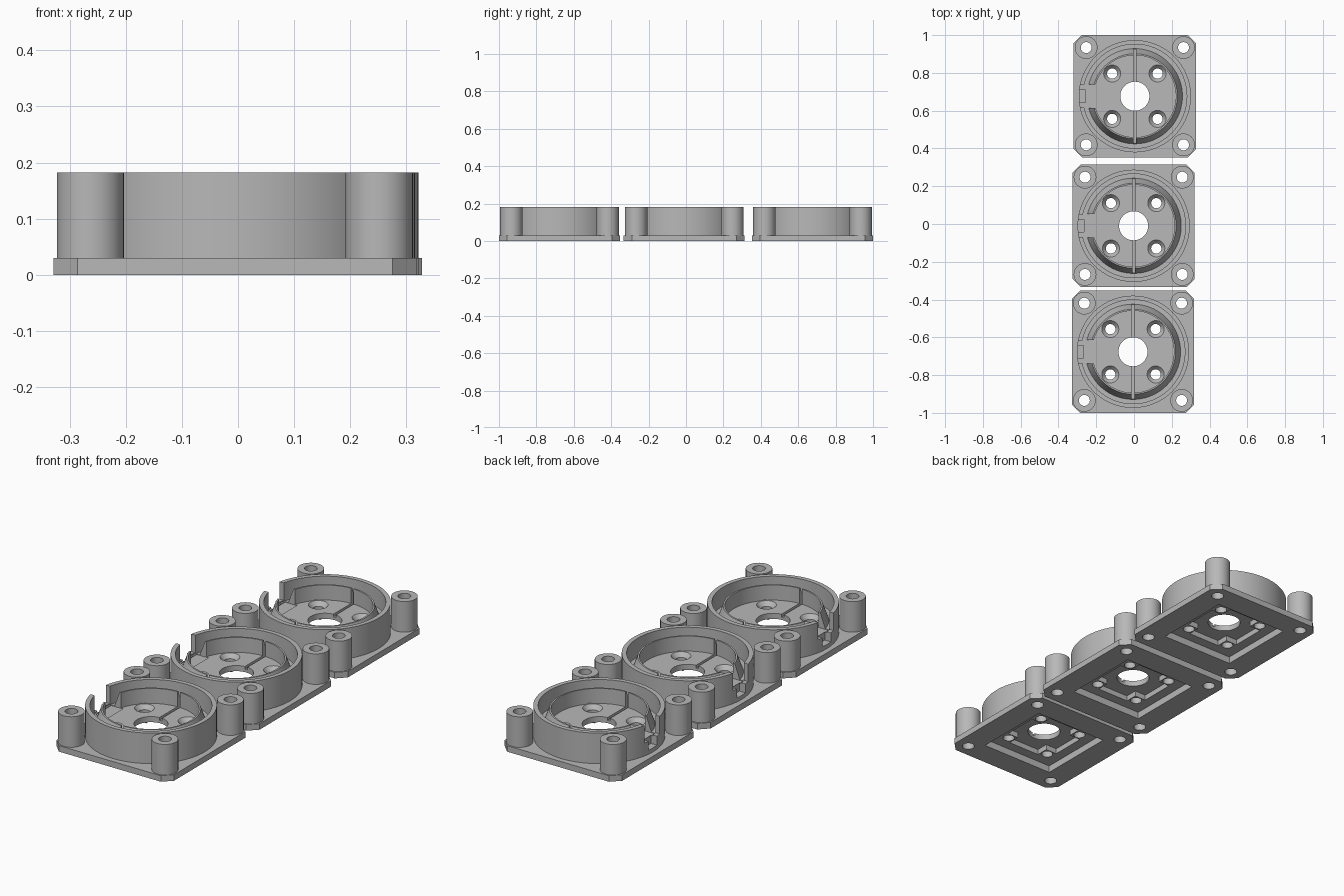
import bpy, bmesh, math
from mathutils import Matrix

if "Cube" in bpy.data.objects:
    bpy.data.objects.remove(bpy.data.objects["Cube"])

grey = bpy.data.materials.new("plain_grey")
grey.diffuse_color = (0.48, 0.48, 0.48, 1)
grey.use_nodes = True
grey.node_tree.nodes["Principled BSDF"].inputs["Base Color"].default_value = grey.diffuse_color


def to_object(name, bm):
    bmesh.ops.recalc_face_normals(bm, faces=bm.faces)
    mesh = bpy.data.meshes.new(name)
    bm.to_mesh(mesh)
    bm.free()
    obj = bpy.data.objects.new(name, mesh)
    bpy.context.collection.objects.link(obj)
    return obj


def box(x0, x1, y0, y1, z0, z1):
    bm = bmesh.new()
    bmesh.ops.create_cube(bm, size=1)
    for v in bm.verts:
        v.co = ((x0 + x1) / 2 + v.co.x * (x1 - x0),
                (y0 + y1) / 2 + v.co.y * (y1 - y0),
                (z0 + z1) / 2 + v.co.z * (z1 - z0))
    return to_object("box", bm)


def cone(x, y, r0, r1, z0, z1, n=32):
    bm = bmesh.new()
    bmesh.ops.create_cone(bm, cap_ends=True, segments=n, radius1=r0, radius2=r1,
                          depth=z1 - z0,
                          matrix=Matrix.Translation((x, y, (z0 + z1) / 2)))
    return to_object("cone", bm)


def lathe(profile, n=96):
    bm = bmesh.new()
    vs = [bm.verts.new((r, 0, z)) for r, z in profile]
    edges = [bm.edges.new((a, b)) for a, b in zip(vs, vs[1:])]
    bmesh.ops.spin(bm, geom=vs + edges, cent=(0, 0, 0), axis=(0, 0, 1),
                   angle=2 * math.pi, steps=n, use_duplicate=False)
    bmesh.ops.remove_doubles(bm, verts=bm.verts, dist=1e-5)
    return to_object("lathe", bm)


def combine(obj, other, operation):
    mod = obj.modifiers.new("bool", 'BOOLEAN')
    mod.operation, mod.object, mod.solver = operation, other, 'EXACT'
    graph = bpy.context.evaluated_depsgraph_get()
    mesh = bpy.data.meshes.new_from_object(obj.evaluated_get(graph))
    obj.modifiers.clear()
    obj.data = mesh
    bpy.data.objects.remove(other)


# Base plate with chamfered corners
H, C = 0.3235, 0.043
bm = bmesh.new()
outline = [(H - C, -H), (H, C - H), (H, H - C), (H - C, H),
           (C - H, H), (-H, H - C), (-H, C - H), (C - H, -H)]
face = bm.faces.new([bm.verts.new((x, y, 0)) for x, y in outline])
top = bmesh.ops.extrude_face_region(bm, geom=[face])["geom"]
bmesh.ops.translate(bm, vec=(0, 0, 0.03),
                    verts=[g for g in top if isinstance(g, bmesh.types.BMVert)])
housing = to_object("housing", bm)

# Round cup: outer wall, ledge, sloped inner lip and raised floor
FLOOR = 0.09
combine(housing, lathe([(0, 0.015), (0.297, 0.015), (0.297, 0.182), (0.275, 0.182),
                        (0.275, FLOOR), (0.252, FLOOR), (0.225, 0.165),
                        (0.217, 0.165), (0.217, FLOOR), (0, FLOOR)]), 'UNION')

# Corner posts with through holes
corners = [(sx, sy) for sx in (-1, 1) for sy in (-1, 1)]
P = 0.2575
for sx, sy in corners:
    combine(housing, cone(sx * P, sy * P, 0.06, 0.06, 0.015, 0.182), 'UNION')
for sx, sy in corners:
    combine(housing, cone(sx * P, sy * P, 0.029, 0.029, -0.1, 0.3), 'DIFFERENCE')

# Stepped square recess underneath
combine(housing, box(-0.2, 0.2, -0.2, 0.2, -0.1, 0.035), 'DIFFERENCE')
combine(housing, box(-0.15, 0.15, -0.088, 0.088, -0.1, 0.062), 'DIFFERENCE')
combine(housing, box(-0.088, 0.088, -0.15, 0.15, -0.1, 0.062), 'DIFFERENCE')

# Central opening and countersunk screw holes
combine(housing, cone(0, 0, 0.077, 0.077, -0.1, 0.3, 48), 'DIFFERENCE')
for sx, sy in corners:
    x, y = sx * 0.12, sy * 0.12
    combine(housing, cone(x, y, 0.027, 0.027, -0.1, 0.3), 'DIFFERENCE')
    combine(housing, cone(x, y, 0.024, 0.0487, 0.066, 0.094), 'DIFFERENCE')

# Thin groove across the floor and lip
combine(housing, box(-0.007, 0.007, -0.251, 0.251, 0.076, 0.2), 'DIFFERENCE')

# Side opening: wide gap above, narrow slot below, notch through the lip
combine(housing, box(-0.35, -0.262, -0.06, 0.06, 0.095, 0.2), 'DIFFERENCE')
combine(housing, box(-0.35, -0.262, -0.033, 0.033, 0.05, 0.15), 'DIFFERENCE')
combine(housing, box(-0.262, -0.195, -0.062, 0.062, 0.087, 0.2), 'DIFFERENCE')

# Shading and the row of three housings
housing.data.materials.clear()
housing.data.materials.append(grey)
for poly in housing.data.polygons:
    poly.material_index = 0
bpy.context.view_layer.objects.active = housing
housing.select_set(True)
bpy.ops.object.shade_smooth_by_angle(angle=math.radians(30))
housing.name = "front_housing"
housing.location = (-0.0055, -0.6765, 0)
for name, x, y in (("middle_housing", -0.002, -0.0095), ("back_housing", 0.0045, 0.6765)):
    copy = housing.copy()
    copy.name = name
    copy.location = (x, y, 0)
    bpy.context.collection.objects.link(copy)
